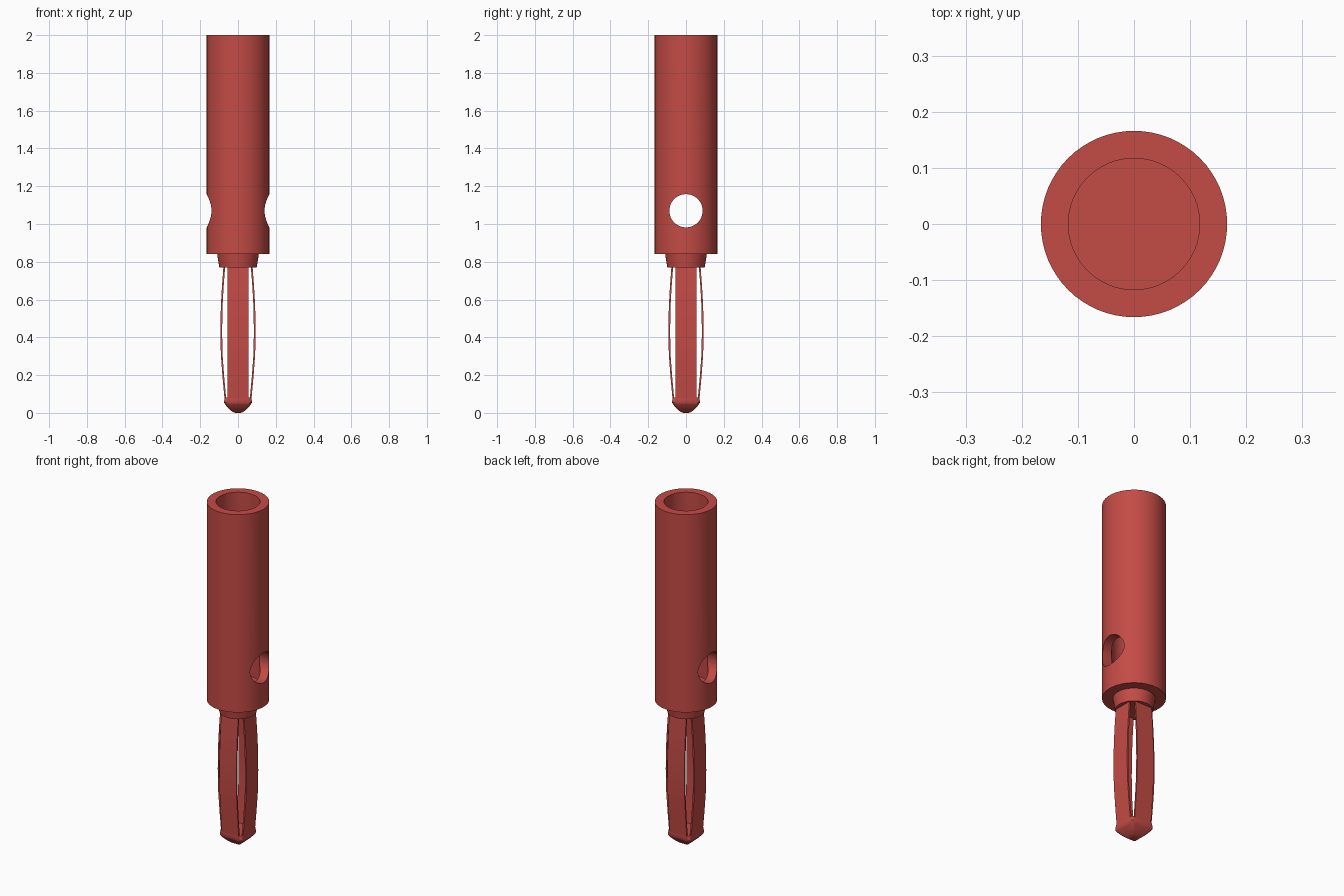
import bpy, bmesh, math

if "Cube" in bpy.data.objects:
    bpy.data.objects.remove(bpy.data.objects["Cube"])

mat = bpy.data.materials.new("red")
mat.diffuse_color = (0.55, 0.07, 0.06, 1)
mat.use_nodes = True
mat.node_tree.nodes["Principled BSDF"].inputs["Base Color"].default_value = mat.diffuse_color


def make(name, verts, faces, angle=35):
    me = bpy.data.meshes.new(name)
    me.from_pydata(verts, [], faces)
    bm = bmesh.new()
    bm.from_mesh(me)
    bmesh.ops.recalc_face_normals(bm, faces=bm.faces)
    bm.to_mesh(me)
    bm.free()
    me.materials.append(mat)
    ob = bpy.data.objects.new(name, me)
    bpy.context.collection.objects.link(ob)
    smooth(ob, angle)
    return ob


def smooth(ob, angle=35):
    bpy.ops.object.select_all(action='DESELECT')
    bpy.context.view_layer.objects.active = ob
    ob.select_set(True)
    bpy.ops.object.shade_smooth_by_angle(angle=math.radians(angle))


def loft(name, rings, angle=35):
    """Closed solid through rings of equal point count, capped at both ends."""
    n = len(rings[0])
    verts = [p for ring in rings for p in ring]
    faces = [(k * n + i, k * n + (i + 1) % n, (k + 1) * n + (i + 1) % n, (k + 1) * n + i)
             for k in range(len(rings) - 1) for i in range(n)]
    faces += [tuple(range(n)), tuple(range(len(verts) - n, len(verts)))]
    return make(name, verts, faces, angle)


def circle(r, z, n=64):
    return [(r * math.cos(2 * math.pi * i / n), r * math.sin(2 * math.pi * i / n), z)
            for i in range(n)]


def rounded_square(h, z, seg=5):
    r, pts = h * 0.22, []
    for q in range(4):
        cx, cy = [(1, 1), (-1, 1), (-1, -1), (1, -1)][q]
        for s in range(seg):
            a = math.pi / 2 * (q + s / (seg - 1))
            pts.append((cx * (h - r) + r * math.cos(a), cy * (h - r) + r * math.sin(a), z))
    return pts


# Sleeve with a deep wire socket in the top
sleeve = loft("sleeve", [circle(r, z) for r, z in
                         [(0.166, 0.84), (0.166, 2.0), (0.117, 2.0), (0.117, 0.93)]])

# Cross hole through the sleeve
bpy.ops.mesh.primitive_cylinder_add(vertices=48, radius=0.088, depth=1,
                                    location=(0, 0, 1.07), rotation=(0, math.pi / 2, 0))
cutter = bpy.context.object
cutter.name = "cross_hole_cutter"
cutter.data.materials.append(mat)
mod = sleeve.modifiers.new("cross_hole", 'BOOLEAN')
mod.object, mod.operation, mod.solver = cutter, 'DIFFERENCE', 'EXACT'
bpy.context.view_layer.objects.active = sleeve
bpy.ops.object.modifier_apply(modifier=mod.name)
bpy.data.objects.remove(cutter)
smooth(sleeve)

# Tapered collar under the sleeve
loft("collar", [circle(0.099, 0.77), circle(0.111, 0.845)])

# Four bowed contact springs
bow = [(0.071, 0.07), (0.082, 0.19), (0.091, 0.31), (0.093, 0.43),
       (0.091, 0.56), (0.085, 0.67), (0.077, 0.775)]
w, t = 0.055, 0.009
for k in range(4):
    section = [[(x - t, -w, z), (x, -w, z), (x, w, z), (x - t, w, z)] for x, z in bow]
    spring = loft("contact_spring_%d" % (k + 1), section)
    spring.rotation_euler.z = k * math.pi / 2

# Rounded square tip joining the springs
loft("tip", [rounded_square(h, z) for h, z in
             [(0.014, 0.0), (0.03, 0.006), (0.05, 0.024), (0.067, 0.043),
              (0.074, 0.055), (0.071, 0.082)]], 40)
